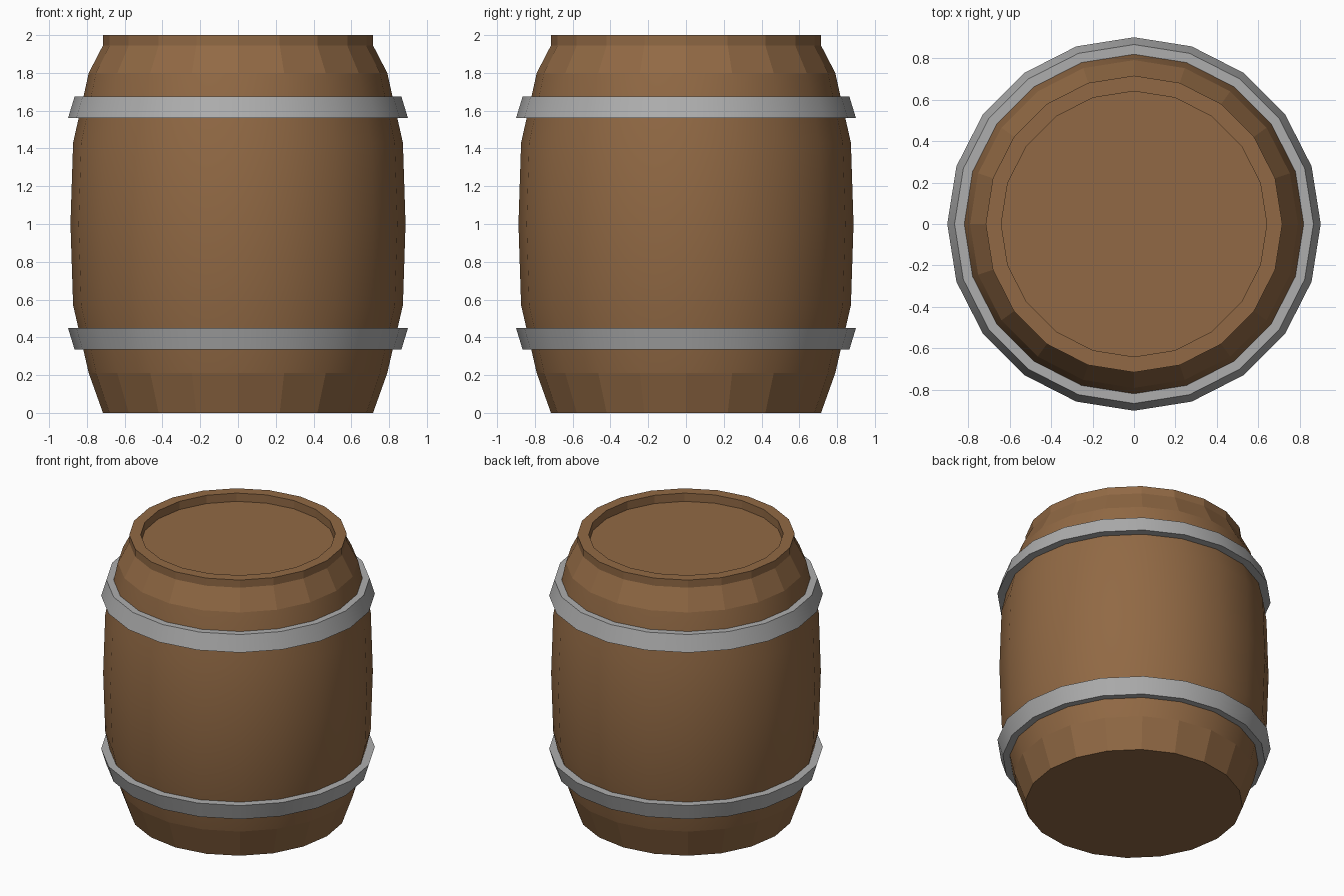
import bpy, math

if "Cube" in bpy.data.objects:
    bpy.data.objects.remove(bpy.data.objects["Cube"])

SIDES = 20


def material(name, rgb):
    m = bpy.data.materials.new(name)
    m.diffuse_color = (*rgb, 1)
    m.use_nodes = True
    m.node_tree.nodes["Principled BSDF"].inputs["Base Color"].default_value = m.diffuse_color
    return m


def lathe(name, profile, mat, closed=False, smooth=lambda z: False):
    """Revolve (radius, z) points; close as a ring, or cap both ends."""
    n = len(profile)
    verts = [(r * math.cos(2 * math.pi * s / SIDES), r * math.sin(2 * math.pi * s / SIDES), z)
             for r, z in profile for s in range(SIDES)]
    faces = []
    for i in range(n if closed else n - 1):
        j = (i + 1) % n
        for s in range(SIDES):
            t = (s + 1) % SIDES
            faces.append((i * SIDES + s, i * SIDES + t, j * SIDES + t, j * SIDES + s))
    if not closed:
        faces.append(tuple(reversed(range(SIDES))))
        faces.append(tuple((n - 1) * SIDES + s for s in range(SIDES)))
    mesh = bpy.data.meshes.new(name)
    mesh.from_pydata(verts, [], faces)
    mesh.materials.append(mat)
    for p in mesh.polygons:
        p.use_smooth = smooth(p.center.z)
    obj = bpy.data.objects.new(name, mesh)
    bpy.context.collection.objects.link(obj)
    return obj


wood = material("brown wood", (0.283, 0.141, 0.058))
iron = material("grey iron", (0.42, 0.42, 0.42))

# Bulging body with raised rim and recessed lid; only the belly is smooth
lathe("barrel_body",
      [(0.715, 0), (0.79, 0.21), (0.873, 0.57), (0.887, 1.0), (0.873, 1.43),
       (0.79, 1.8), (0.715, 1.945), (0.715, 2.0), (0.64, 2.0), (0.64, 1.94)],
      wood, smooth=lambda z: 0.21 < z < 1.8)

# Two tapered hoops, wide edge towards the belly
for name, wide, narrow in (("lower_hoop", 0.45, 0.335), ("upper_hoop", 1.56, 1.675)):
    ring = [(0.78, narrow), (0.865, narrow), (0.9, wide), (0.78, wide)]
    if narrow > wide:
        ring = [(0.78, wide), (0.9, wide), (0.865, narrow), (0.78, narrow)]
    hoop = lathe(name, ring, iron, closed=True)
    bpy.ops.object.select_all(action='DESELECT')
    hoop.select_set(True)
    bpy.context.view_layer.objects.active = hoop
    bpy.ops.object.shade_smooth_by_angle(angle=math.radians(30))
